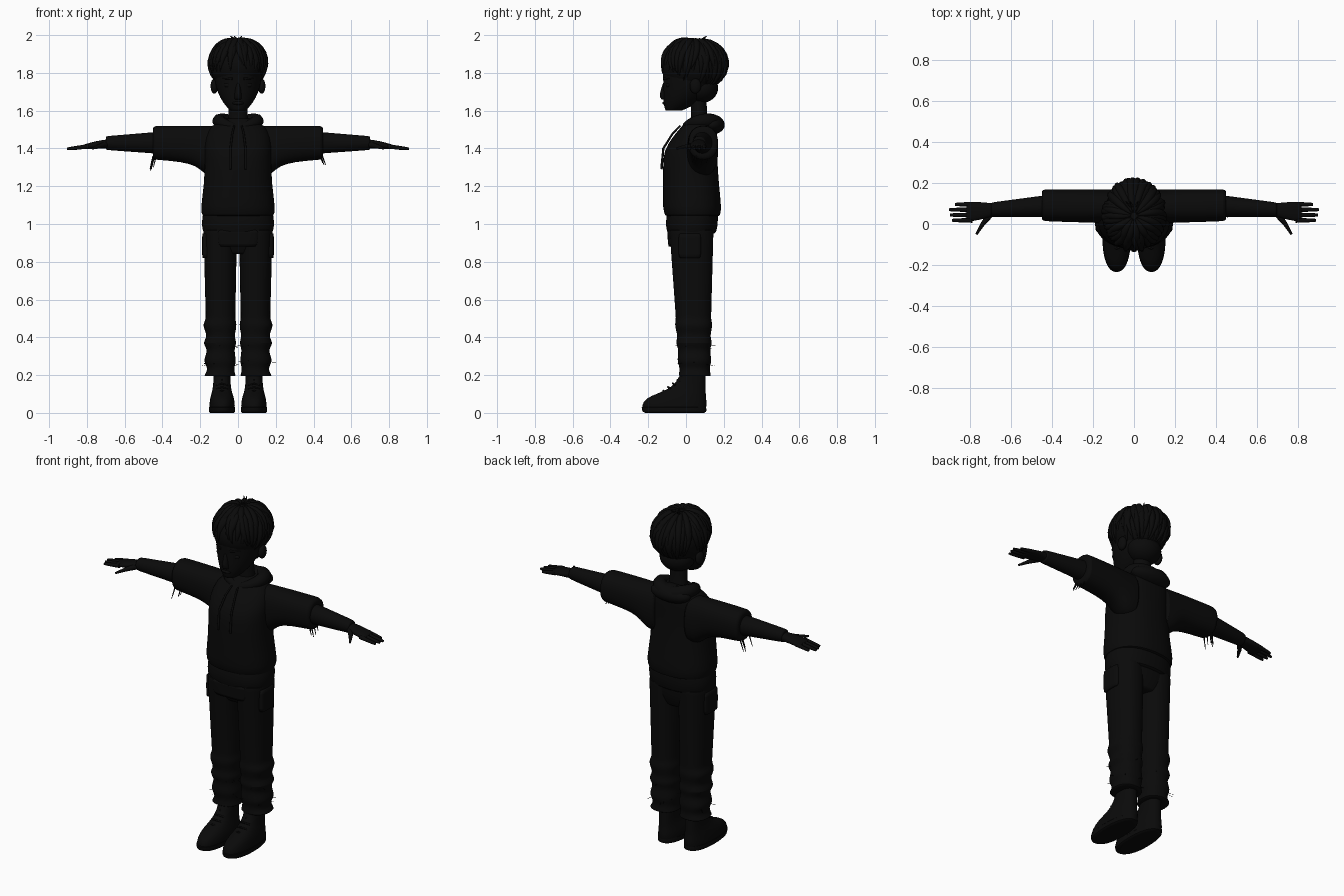
import bpy, bmesh, math, random
from mathutils import Vector

random.seed(4)
cube = bpy.data.objects.get("Cube")
if cube:
    bpy.data.objects.remove(cube, do_unlink=True)

near_black = (0.003, 0.003, 0.003, 1)
material = bpy.data.materials.new("near black")
material.use_nodes = True
material.diffuse_color = near_black
shader = material.node_tree.nodes["Principled BSDF"]
shader.inputs["Base Color"].default_value = near_black


def select_only(obj):
    bpy.ops.object.select_all(action="DESELECT")
    obj.select_set(True)
    bpy.context.view_layer.objects.active = obj


def add_object(name, data):
    obj = bpy.data.objects.new(name, data)
    bpy.context.collection.objects.link(obj)
    return obj


def finish(obj):
    obj.data.materials.append(material)
    select_only(obj)
    bpy.ops.object.shade_smooth_by_angle(angle=math.radians(50))


def mix(start, end, amount):
    return start + (end - start) * amount


def superellipse(low, high, wave, power):
    """Coordinate between low and high for a cosine or sine value."""
    reach = math.copysign(abs(wave) ** (2 / power), wave)
    return (low + high) / 2 + (high - low) / 2 * reach


def shrink(ring, amount=0.9):
    """Smaller copy of a ring, used to keep its end edge crisp."""
    position, left, right, low, high = ring
    u, v = (left + right) / 2, (low + high) / 2
    return (position, mix(u, left, amount), mix(u, right, amount),
            mix(v, low, amount), mix(v, high, amount))


def loft(name, rings, axis="z", side=1, power=2.3, sides=32):
    """Skin of rings given as (position, u_min, u_max, v_min, v_max)."""
    bm = bmesh.new()
    loops = []
    for position, left, right, low, high in [shrink(rings[0]), *rings, shrink(rings[-1])]:
        loop = []
        for i in range(sides):
            angle = math.tau * i / sides
            u = superellipse(left, right, math.cos(angle), power)
            v = superellipse(low, high, math.sin(angle), power)
            point = (side * u, v, position) if axis == "z" else (side * position, u, v)
            loop.append(bm.verts.new(point))
        loops.append(loop)
    for lower, upper in zip(loops, loops[1:]):
        for i in range(sides):
            bm.faces.new((lower[i - 1], lower[i], upper[i], upper[i - 1]))
    bm.faces.new(loops[0])
    bm.faces.new(loops[-1])
    bmesh.ops.recalc_face_normals(bm, faces=bm.faces)
    mesh = bpy.data.meshes.new(name)
    bm.to_mesh(mesh)
    bm.free()
    obj = add_object(name, mesh)
    obj.modifiers.new("round", "SUBSURF").levels = 1
    finish(obj)


def body(name, rings, power=2.3):
    """Centred loft from (height, half_width, front, back)."""
    loft(name, [(z, -half, half, front, back) for z, half, front, back in rings], power=power)


def tubes(name, paths, depth, closed=False):
    """One object of tapered tubes; each path lists (point, relative_radius)."""
    curve = bpy.data.curves.new(name, "CURVE")
    curve.dimensions = "3D"
    curve.bevel_depth = depth
    curve.bevel_resolution = 3
    curve.use_fill_caps = True
    for path in paths:
        spline = curve.splines.new("POLY")
        spline.points.add(len(path) - 1)
        spline.use_cyclic_u = closed
        for knot, (point, radius) in zip(spline.points, path):
            knot.co = (*point, 1)
            knot.radius = radius
    select_only(add_object(name, curve))
    bpy.ops.object.convert(target="MESH")
    finish(bpy.context.object)


def taper(points, start=1.0, end=0.4):
    """Path whose radius runs evenly from start to end."""
    last = len(points) - 1
    return [(point, mix(start, end, i / last)) for i, point in enumerate(points)]


def ball(name, centre, size):
    bpy.ops.mesh.primitive_uv_sphere_add(segments=24, ring_count=16, location=centre)
    obj = bpy.context.object
    obj.name = name
    obj.scale = size
    finish(obj)


# Head, neck and face
body("head", [(1.6, .04, -.11, -.02), (1.64, .08, -.12, .06), (1.7, .11, -.12, .13),
              (1.76, .125, -.12, .17), (1.86, .13, -.13, .18), (1.93, .1, -.09, .15)], power=2)
body("neck", [(1.5, .06, .02, .13), (1.57, .05, .03, .11), (1.67, .05, .02, .11)], power=2)
body("nose", [(1.66, .02, -.13, -.09), (1.68, .02, -.145, -.09), (1.75, .01, -.12, -.09)], power=2)
ball("lips", (0, -.11, 1.64), (.03, .015, .01))

# Hair: cap with tapered locks sweeping down from the crown
crown_centre = Vector((0, .04, 1.835))
crown_size = Vector((.148, .172, .138))
ball("hair_cap", crown_centre, crown_size)
ball("hair_nape", (0, .08, 1.72), (.1, .09, .08))
locks = []
for layer, count in ((.97, 24), (1, 30), (1.04, 16)):
    for i in range(count):
        heading = math.tau * (i + random.random() / 2) / count
        fall = math.radians(120 + 26 * math.sin(heading) + random.uniform(-12, 6))
        if layer > 1:
            fall *= random.uniform(.6, .8)
        curl = random.uniform(-.3, .3)
        path = []
        for step in range(9):
            t = step / 8
            tilt = mix(.1, fall, t)
            turn = heading + curl * t * t
            direction = Vector((math.sin(tilt) * math.cos(turn),
                                math.sin(tilt) * math.sin(turn), math.cos(tilt)))
            path.append((crown_centre + layer * crown_size * direction,
                         .1 + math.sin(math.pi * t ** .8)))
        locks.append(path)
for lean in (-.04, -.02, .02):
    locks.append(taper([(0, .08, 1.96), (lean / 2, .09, 1.98), (lean, .11, 1.995)], .6, .1))
tubes("hair_locks", locks, .018)

# Hooded top with a band below its hem
body("hoodie_body", [(1.04, .19, -.11, .18), (1.08, .2, -.125, .19), (1.2, .18, -.12, .175),
                     (1.36, .175, -.125, .165), (1.42, .18, -.1, .165), (1.5, .165, -.04, .165),
                     (1.54, .11, 0, .15), (1.56, .07, .02, .14)])
body("hem_band", [(.95, .185, -.1, .16), (1, .195, -.11, .17), (1.07, .185, -.1, .17)])
collar = []
for i in range(32):
    angle = math.tau * i / 32
    rear = (1 - math.cos(angle)) / 2
    point = (.1 * math.sin(angle), mix(0, .16, rear),
             1.505 + .03 * abs(math.sin(angle)) + .02 * rear)
    collar.append((point, (1 + math.sqrt(rear)) / 2))
tubes("hood_collar", [collar], .042, closed=True)
ball("hood_drape", (0, .14, 1.525), (.125, .065, .05))

# Trouser seat and front flap
body("trouser_seat", [(.84, .12, -.05, .12), (.9, .18, -.08, .145), (1, .18, -.09, .15)])
body("front_flap", [(.88, .11, -.095, 0), (.97, .12, -.1, 0)], power=4)

for side, label in ((1, "left_"), (-1, "right_")):
    # Facial features and drawstring
    ball(label + "ear", (side * .125, .05, 1.73), (.02, .03, .04))
    ball(label + "eye", (side * .05, -.093, 1.735), (.024, .014, .014))
    tubes(label + "eyebrow", [taper([(side * .03, -.116, 1.77), (side * .08, -.09, 1.77)])], .007)
    tubes(label + "drawstring", [taper([(side * .02, -.03, 1.52), (side * .03, -.07, 1.48),
                                        (side * .04, -.12, 1.4), (side * .04, -.13, 1.29)],
                                       end=1.3)], .005)

    # Sleeve, forearm, hand and fingers
    underside = ((.1, 1.25), (.16, 1.25), (.2, 1.29), (.25, 1.32), (.36, 1.335), (.45, 1.34))
    loft(label + "sleeve", [(x, x * .03, .17, low, 1.52) for x, low in underside],
         axis="x", side=side)
    forearm = []
    for i in range(6):
        t = i / 5
        forearm.append((mix(.4, .7, t), .034, mix(.145, .105, t),
                        mix(1.37, 1.392, t), mix(1.49, 1.465, t)))
    loft(label + "forearm", forearm, axis="x", side=side, power=2)
    loft(label + "palm", [(.68, .04, .1, 1.4, 1.45), (.75, .02, .108, 1.4, 1.44),
                          (.82, .01, .108, 1.395, 1.42)], axis="x", side=side)
    fingers = [taper([(side * .7, .05, 1.42), (side * .74, 0, 1.41), (side * .77, -.05, 1.4)],
                     1.5, .5)]
    for i, tip in enumerate((.89, .9, .905, .875)):
        y = .018 + .026 * i
        fingers.append(taper([(side * mix(.79, tip, t), y, mix(1.412, 1.398, t))
                              for t in (0, .5, .9, 1)], 1.1, .6))
    tubes(label + "fingers", fingers, .011)

    # Trouser leg with crumpled folds above the ankle
    leg = []
    for i in range(32):
        t = i / 31
        z = mix(.195, .97, t)
        fold = .02 * max(0, math.cos(math.tau * (z - .28) / .09)) if z < .48 else 0
        leg.append((z, mix(.02, .005, t) - fold / 2, mix(.163, .183, t) + fold,
                    mix(-.032, -.088, t) - fold / 2, mix(.125, .146, t) + fold / 2))
    loft(label + "trouser_leg", leg, side=side)
    loft(label + "side_pocket", [(.82, .15, .19, -.04, .08), (.95, .15, .19, -.04, .08)],
         side=side, power=4)

    # Shoe: sole, upper narrowing to the ankle, and laces
    loft(label + "sole", [(0, .015, .155, -.23, .11), (.035, .015, .155, -.24, .11)], side=side)
    loft(label + "shoe_upper", [(.02, .016, .154, -.235, .11), (.06, .017, .15, -.23, .11),
                                (.09, .025, .145, -.19, .105), (.12, .035, .135, -.1, .105),
                                (.16, .04, .13, -.05, .105), (.23, .04, .13, -.02, .105)],
         side=side)
    laces = []
    for i in range(4):
        y, z = mix(-.12, -.045, i / 3), mix(.118, .175, i / 3)
        laces.append([((side * (.085 + across), y + abs(across) / 2, z - abs(across) / 3), 1)
                      for across in (-.03, -.015, 0, .015, .03)])
    tubes(label + "laces", laces, .005)

    # Loose threads on the worn sleeve and trouser edges
    threads = []
    for i in range(5):
        start = Vector((side * random.uniform(.43, .45), random.uniform(.04, .13), 1.36))
        drop = Vector((side * .02, -.01, -.08 if side < 0 else -.05))
        threads.append(taper([start, start + drop * random.uniform(.5, 1)]))
    tubes(label + "sleeve_threads", threads, .004)
    threads = []
    for i in range(16):
        angle = random.uniform(0, math.tau)
        outward = Vector((math.cos(angle), math.sin(angle), random.uniform(-.2, .1)))
        centre = Vector((side * .1, .05, random.choice((.27, .36))))
        threads.append(taper([centre + outward * .08, centre + outward * .105]))
    tubes(label + "trouser_threads", threads, .0015)
